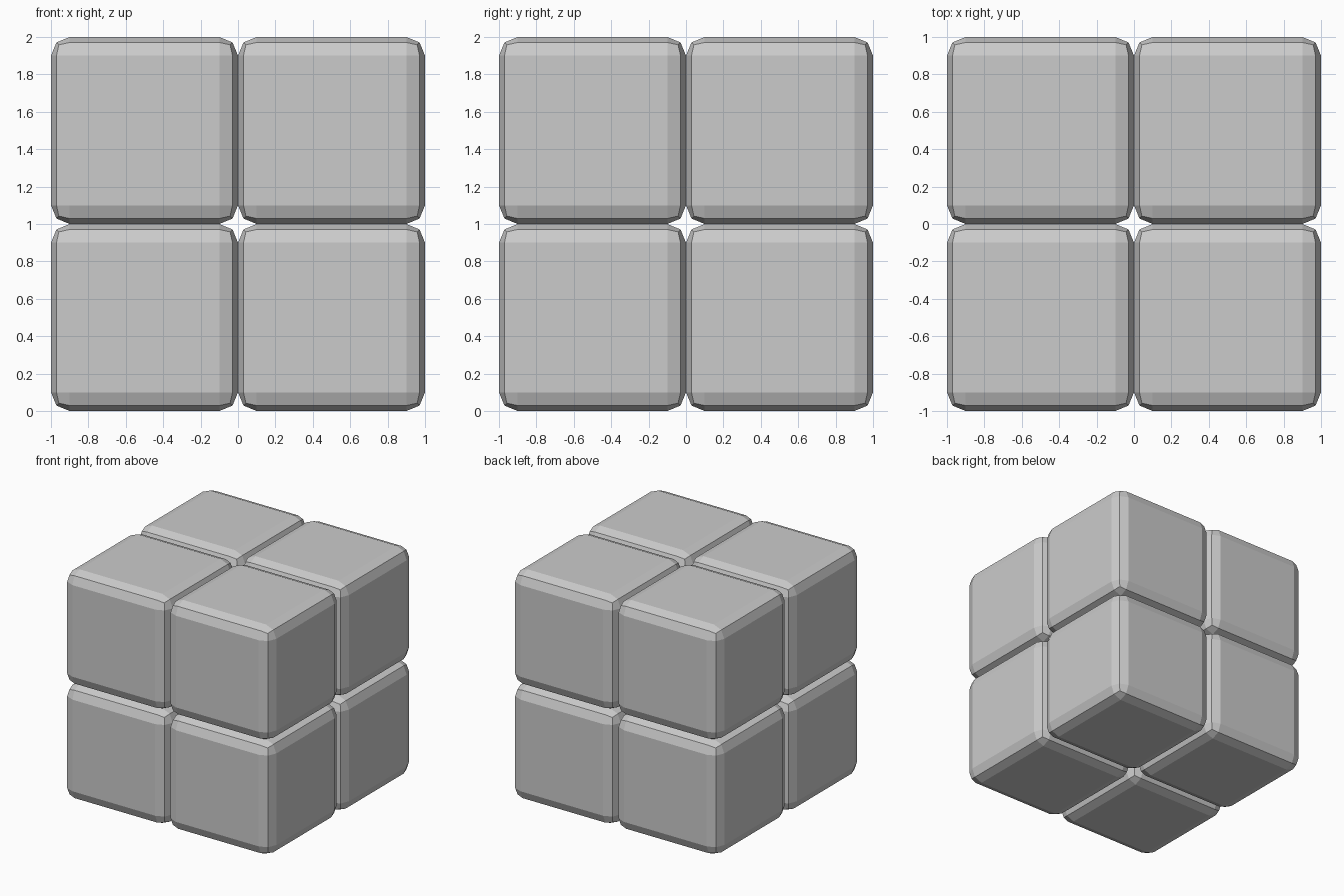
import bpy
from itertools import product

if "Cube" in bpy.data.objects:
    bpy.data.objects.remove(bpy.data.objects["Cube"])


def block(name, centre):
    bpy.ops.mesh.primitive_cube_add(size=1, location=centre)
    ob = bpy.context.object
    ob.name = name
    # two-step rounded edges, flat shaded
    bev = ob.modifiers.new("edge_rounding", 'BEVEL')
    bev.width = 0.1
    bev.segments = 2
    bev.limit_method = 'NONE'
    return ob


# eight touching blocks in a 2 x 2 x 2 stack
for x, y, z in product((-0.5, 0.5), (-0.5, 0.5), (0.5, 1.5)):
    name = "_".join(("block",
                     "lower" if z < 1 else "upper",
                     "front" if y < 0 else "back",
                     "left" if x < 0 else "right"))
    block(name, (x, y, z))
